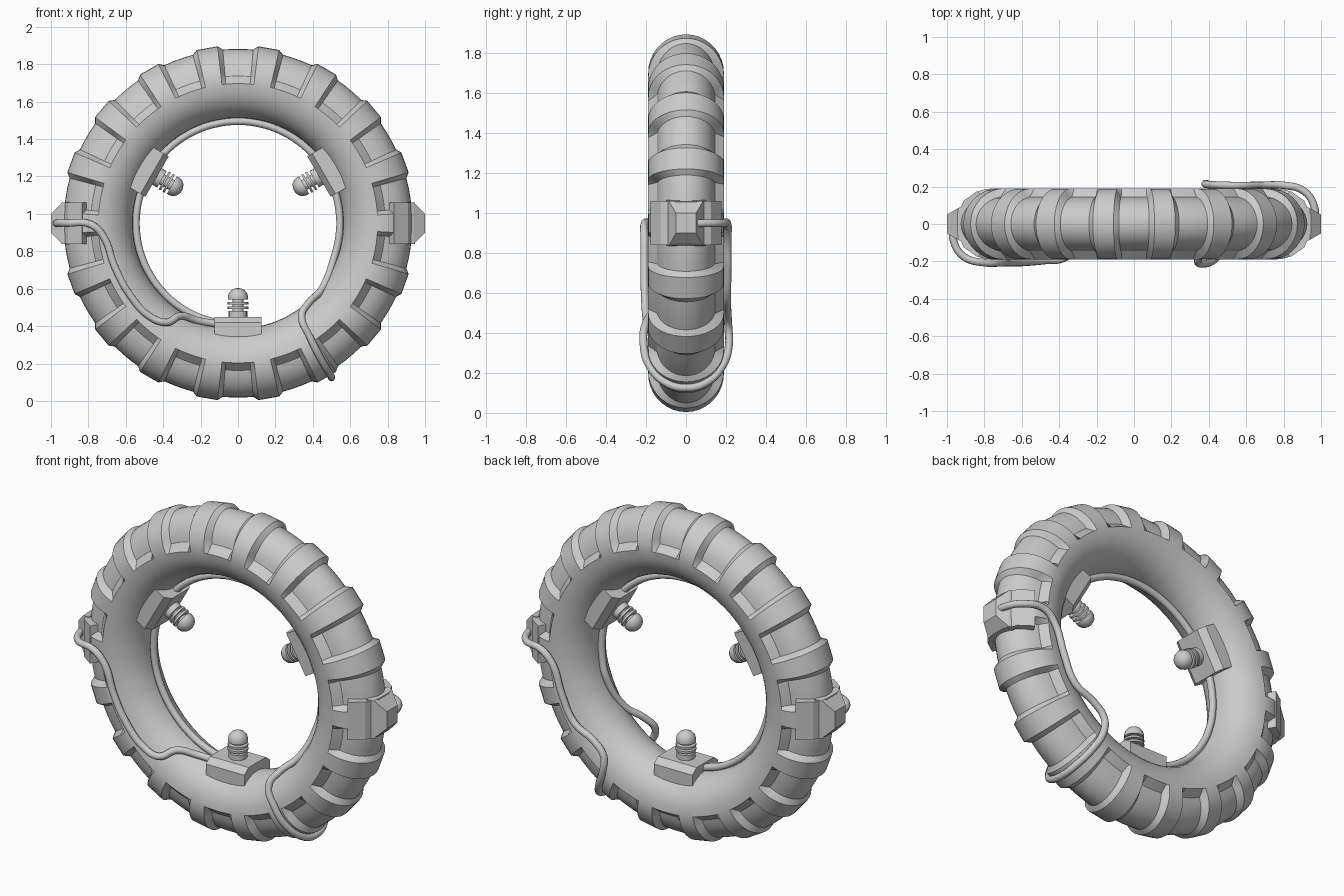
import bpy, bmesh
from math import sin, cos, pi, radians, sqrt
from mathutils import Matrix, Vector

if "Cube" in bpy.data.objects:
    bpy.data.objects.remove(bpy.data.objects["Cube"])

CZ = 0.95          # height of the wheel axis
R = 0.757          # ring radius to the tube centre


def make(name, verts, faces, smooth=True, matrix=None):
    me = bpy.data.meshes.new(name)
    me.from_pydata(verts, [], faces)
    bm = bmesh.new()
    bm.from_mesh(me)
    bmesh.ops.recalc_face_normals(bm, faces=bm.faces)
    bm.to_mesh(me)
    bm.free()
    ob = bpy.data.objects.new(name, me)
    bpy.context.collection.objects.link(ob)
    if matrix is not None:
        ob.matrix_world = matrix
    if smooth:
        bpy.ops.object.select_all(action='DESELECT')
        ob.select_set(True)
        bpy.context.view_layer.objects.active = ob
        bpy.ops.object.shade_smooth_by_angle(angle=radians(30))
    return ob


def loft(name, rings, closed=False, smooth=True, matrix=None):
    """Skin a list of equal closed loops."""
    n, m = len(rings[0]), len(rings)
    verts = [p for r in rings for p in r]
    faces = [(i * n + j, i * n + (j + 1) % n,
              (i + 1) % m * n + (j + 1) % n, (i + 1) % m * n + j)
             for i in range(m if closed else m - 1) for j in range(n)]
    if not closed:
        faces += [tuple(range(n)), tuple(range((m - 1) * n, m * n))]
    return make(name, verts, faces, smooth, matrix)


# Tyre: round tube with 18 grooves sunk into its outer half
phis = list(range(-80, 81, 10)) + list(range(91, 270, 11))
rings = []
for k in range(18):
    for off, groove in ((-6.6, 0), (-5, 1), (-1.7, 1), (1.7, 1), (5, 1), (6.6, 0)):
        t = radians(90 + 20 * k + off)
        ring = []
        for p in phis:
            sunk = groove and p <= 80
            a, b = (0.175, 0.147) if sunk else (0.195, 0.19)
            r = R + a * cos(radians(p))
            ring.append((r * cos(t), b * sin(radians(p)), CZ + r * sin(t)))
        rings.append(ring)
loft("tyre", rings, closed=True)


def radial(deg, flip=1):
    """Local x points outward from the axis, y stays along the axle."""
    return Matrix.Translation((0, 0, CZ)) @ Matrix.Rotation(-radians(deg), 4, 'Y')


# Side caps: saddle over the tread plus tapered nub
for side, deg in (("right", 0), ("left", 180)):
    prof = [(0.80, -0.12), (0.835, -0.178), (0.91, -0.125), (0.945, -0.05),
            (0.945, 0.05), (0.91, 0.125), (0.835, 0.178), (0.80, 0.12)]
    loft(side + "_saddle", [[(x, y, z) for x, y in prof] for z in (-0.11, 0.11)],
         smooth=False, matrix=radial(deg))
    loft(side + "_nub", [[(x, -w, -h), (x, w, -h), (x, w, h), (x, -w, h)]
                         for x, w, h in ((0.90, 0.1, 0.115), (0.94, 0.085, 0.11), (1.0, 0.05, 0.05))],
         smooth=False, matrix=radial(deg))

# Inner blocks with ribbed domed knobs
knob = [(0.05, -0.01), (0.05, 0.03), (0.03, 0.03), (0.03, 0.042), (0.055, 0.042),
        (0.055, 0.054), (0.03, 0.054), (0.03, 0.066), (0.055, 0.066), (0.055, 0.078),
        (0.03, 0.078), (0.03, 0.092), (0.053, 0.092), (0.054, 0.105), (0.049, 0.125),
        (0.036, 0.142), (0.018, 0.151), (0.003, 0.153)]
for label, deg in (("lower", 270), ("right", 30), ("left", 150)):
    prof = [(0.62, -0.12), (0.53, -0.12), (0.5, -0.08), (0.5, 0.08), (0.53, 0.12), (0.62, 0.12)]
    loft(label + "_block", [[(x, y, z) for x, y in prof] for z in (-0.125, 0.125)],
         smooth=False, matrix=radial(deg))
    loft(label + "_knob", [[(0.5 - d, r * cos(a * pi / 10), r * sin(a * pi / 10))
                            for a in range(20)] for r, d in knob], matrix=radial(deg))


def cable(name, pts):
    cu = bpy.data.curves.new(name, 'CURVE')
    cu.dimensions = '3D'
    cu.bevel_depth = 0.02
    cu.bevel_resolution = 3
    cu.resolution_u = 5
    cu.use_fill_caps = True
    sp = cu.splines.new('BEZIER')
    sp.bezier_points.add(len(pts) - 1)
    for bp, co in zip(sp.bezier_points, pts):
        bp.co = co
        bp.handle_left_type = bp.handle_right_type = 'AUTO'
    ob = bpy.data.objects.new(name, cu)
    bpy.context.collection.objects.link(ob)


# Cable run shared by both sides: from nub, over the sidewall, toward the hole
run = [(0.97, 0.03, 0.95), (0.965, 0.09, 0.95), (0.91, 0.175, 0.95), (0.79, 0.208, 0.945),
       (0.72, 0.208, 0.88), (0.66, 0.208, 0.72), (0.58, 0.205, 0.57)]

# Left cable: dips into the lower block
cable("left_cable", [(-x, -y, z) for x, y, z in run] +
      [(-0.47, -0.195, 0.45), (-0.38, -0.185, 0.42), (-0.31, -0.13, 0.455),
       (-0.22, -0.07, 0.43), (-0.1, -0.04, 0.41)])


# Inner cable follows the rim from the lower block over the top
arc = [(0.545 * cos(radians(a)), 0, CZ + 0.545 * sin(radians(a))) for a in range(258, -25, -12)]
# Right cable: down the back, around the tyre, back up through the hole to the rim
wrap = [(0.45, 0.208, 0.5), (0.385, 0.212, 0.43), (0.39, 0.215, 0.34), (0.44, 0.18, 0.23),
        (0.49, 0.09, 0.145), (0.5, 0, 0.125), (0.49, -0.09, 0.145), (0.44, -0.18, 0.23),
        (0.385, -0.212, 0.34), (0.34, -0.2, 0.45), (0.375, -0.15, 0.52), (0.45, -0.07, 0.6)]
cable("right_cable", run + wrap + arc[::-1])
